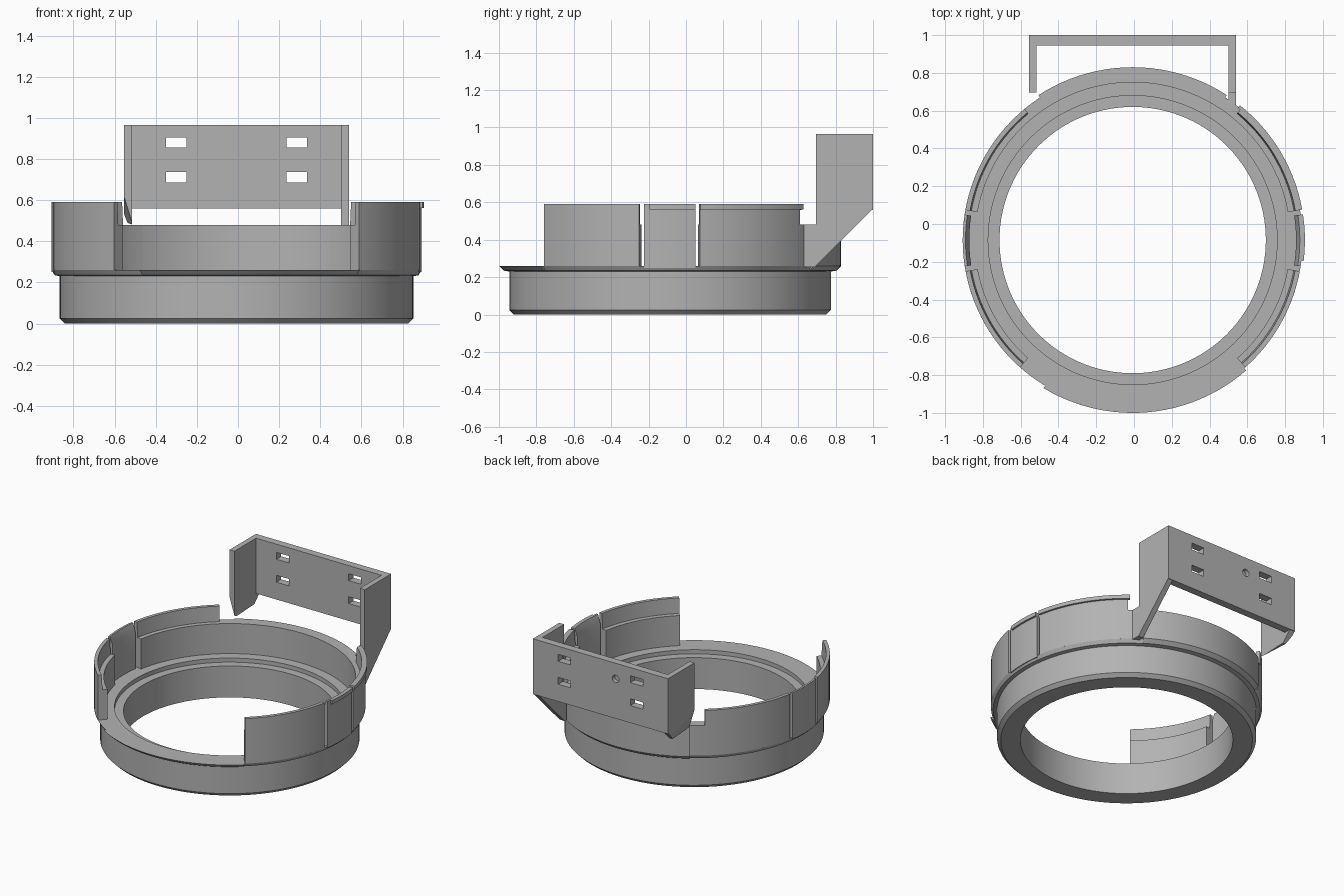
import bpy, bmesh
from math import radians, cos, sin
from mathutils import Vector

if "Cube" in bpy.data.objects:
    bpy.data.objects.remove(bpy.data.objects["Cube"])

CX, CY = -0.007, -0.085          # ring axis

grey = bpy.data.materials.new("plain_grey")
grey.use_nodes = True
grey.diffuse_color = (0.45, 0.45, 0.45, 1)
grey.node_tree.nodes["Principled BSDF"].inputs["Base Color"].default_value = grey.diffuse_color


def finish(name, bm, smooth=False):
    bmesh.ops.recalc_face_normals(bm, faces=bm.faces)
    mesh = bpy.data.meshes.new(name)
    bm.to_mesh(mesh)
    bm.free()
    mesh.materials.append(grey)
    ob = bpy.data.objects.new(name, mesh)
    bpy.context.collection.objects.link(ob)
    bpy.ops.object.select_all(action='DESELECT')
    ob.select_set(True)
    bpy.context.view_layer.objects.active = ob
    if smooth:
        bpy.ops.object.shade_smooth_by_angle(angle=radians(25))
    return ob


def sweep(name, profile, start=0, end=360):
    """Turn a closed (radius, height) profile about the ring axis."""
    full = end - start == 360
    steps = max(4, round((end - start) / 3))
    bm = bmesh.new()
    rows = []
    for i in range(steps if full else steps + 1):
        a = radians(start + (end - start) * i / steps)
        rows.append([bm.verts.new((CX + r * cos(a), CY + r * sin(a), z)) for r, z in profile])
    n = len(profile)
    for i in range(steps):
        a, b = rows[i], rows[(i + 1) % len(rows)]
        for j in range(n):
            k = (j + 1) % n
            bm.faces.new((a[j], b[j], b[k], a[k]))
    if not full:
        bm.faces.new(rows[0])
        bm.faces.new(rows[-1])
    return finish(name, bm, True)


def block(r0, r1, z0, z1):
    return [(r0, z0), (r1, z0), (r1, z1), (r0, z1)]


def box(name, x0, x1, y0, y1, z0, z1):
    bm = bmesh.new()
    bmesh.ops.create_cube(bm, size=1)
    for v in bm.verts:
        v.co = Vector(((x0 + x1) / 2 + v.co.x * (x1 - x0),
                       (y0 + y1) / 2 + v.co.y * (y1 - y0),
                       (z0 + z1) / 2 + v.co.z * (z1 - z0)))
    return finish(name, bm)


def side_plate(name, outline, x0, x1, cut=None):
    """Extrude a (y, z) outline along x, optionally trimmed by a plane."""
    bm = bmesh.new()
    face = bm.faces.new([bm.verts.new((x0, y, z)) for y, z in outline])
    ext = bmesh.ops.extrude_face_region(bm, geom=[face])["geom"]
    bmesh.ops.translate(bm, vec=(x1 - x0, 0, 0),
                        verts=[g for g in ext if isinstance(g, bmesh.types.BMVert)])
    if cut:
        co, no = cut
        bmesh.ops.bisect_plane(bm, geom=bm.verts[:] + bm.edges[:] + bm.faces[:],
                               plane_co=co, plane_no=no, clear_inner=True)
        bmesh.ops.holes_fill(bm, edges=[e for e in bm.edges if e.is_boundary])
    return finish(name, bm)


# Base ring: chamfered foot, flared flange, stepped seat
sweep("base_ring", [(0.705, 0), (0.835, 0), (0.86, 0.025), (0.86, 0.23), (0.885, 0.235),
                    (0.9, 0.26), (0.765, 0.26), (0.765, 0.23), (0.705, 0.23)])
sweep("front_flange_lip", [(0.86, 0.23), (0.89, 0.235), (0.915, 0.26), (0.86, 0.26)], 239, 311)
sweep("back_flange_lip", [(0.86, 0.23), (0.89, 0.235), (0.915, 0.26), (0.86, 0.26)], 57, 123)

# Low rear wall
sweep("back_wall", block(0.835, 0.915, 0.26, 0.48), 57, 123)

# Side walls: thick lower part with a thin raised rim, split by narrow slots
stepped = [(0.835, 0.26), (0.9, 0.26), (0.9, 0.59), (0.875, 0.59), (0.868, 0.48), (0.835, 0.48)]
rim = [(0.895, 0.56), (0.912, 0.562), (0.912, 0.59), (0.895, 0.59)]
for side in ("left", "right"):
    def arc(name, profile, a, b):
        if side == "right":
            a, b = 180 - b, 180 - a
        sweep(side + name, profile, a, b)
    arc("_front_wall", stepped, -48.5, -10.6)
    arc("_clip", [(0.865, 0.25), (0.9, 0.25), (0.9, 0.59), (0.885, 0.59), (0.865, 0.53)], -8.9, 8.6)
    arc("_rear_wall", stepped, 10.2, 50.5)
    arc("_rear_corner", block(0.835, 0.9, 0.26, 0.48), 50.5, 57)
    if side == "left":
        arc("_clip_rim", rim, -7, 8.6)
        arc("_rear_rim", rim, 10.2, 51.5)

# Mounting bracket plate with slots and a shallow round recess
plate = box("bracket_plate", -0.555, 0.54, 0.945, 1.0, 0.56, 0.965)
cutters = [box("slot_cutter", x, x + 0.1, 0.9, 1.05, z, z + 0.05)
           for x in (-0.35, 0.235) for z in (0.687, 0.855)]
bpy.ops.mesh.primitive_cylinder_add(vertices=32, radius=0.027, depth=0.06,
                                    location=(-0.13, 1.0, 0.85), rotation=(radians(90), 0, 0))
cutters.append(bpy.context.object)
bpy.context.object.data.materials.append(grey)
for c in cutters:
    c.hide_render = True
    mod = plate.modifiers.new("cut", 'BOOLEAN')
    mod.operation = 'DIFFERENCE'
    mod.solver = 'EXACT'
    mod.object = c
    bpy.context.view_layer.objects.active = plate
    bpy.ops.object.modifier_apply(modifier=mod.name)
    bpy.data.objects.remove(c)

# Bracket arms: the left one reaches the ring, the right one is trimmed short
side_plate("left_bracket_arm", [(0.695, 0.965), (0.995, 0.965), (0.995, 0.56), (0.69, 0.255),
                                (0.63, 0.255), (0.63, 0.48), (0.695, 0.48)], 0.5, 0.54)
corner = Vector((-0.555, 0.695, 0.62))
normal = (Vector((-0.515, 0.695, 0.49)) - corner).cross(Vector((-0.555, 0.95, 0.54)) - corner)
if normal.z < 0:
    normal.negate()
side_plate("right_bracket_arm", [(0.695, 0.965), (0.995, 0.965), (0.995, 0.56),
                                 (0.925, 0.49), (0.695, 0.48)], -0.555, -0.515, (corner, normal))
